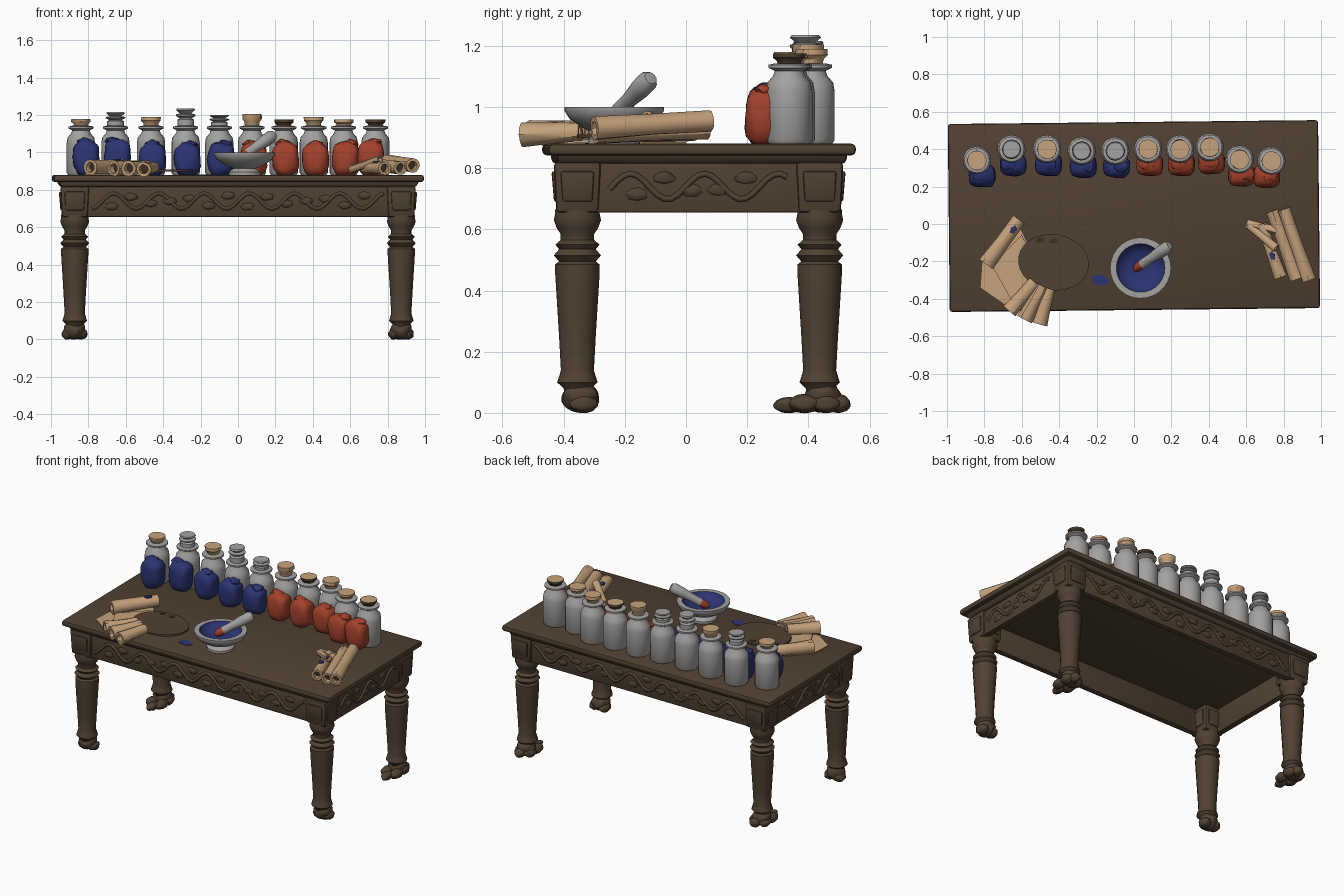
import bpy, bmesh, math, random
from mathutils import Vector, Matrix

random.seed(4)
if "Cube" in bpy.data.objects:
    bpy.data.objects.remove(bpy.data.objects["Cube"])


def material(name, rgb):
    m = bpy.data.materials.new(name)
    m.use_nodes = True
    m.diffuse_color = (*rgb, 1)
    m.node_tree.nodes["Principled BSDF"].inputs["Base Color"].default_value = (*rgb, 1)
    return m


WOOD = material("dark wood", (.082, .053, .032))
STONE = material("grey stoneware", (.37, .36, .35))
PAPER = material("parchment", (.56, .36, .2))
BLUE = material("blue pigment", (.024, .034, .17))
RED = material("red pigment", (.36, .052, .024))
DARK = material("shadowed hollow", (.045, .028, .017))
TOP = .88
TURN = Matrix.Rotation(math.radians(.6), 4, 'Z')


def finish(bm, name, mats, matrix=Matrix(), rule=None, angle=35):
    bmesh.ops.recalc_face_normals(bm, faces=bm.faces)
    if rule:
        for f in bm.faces:
            f.material_index = rule(f.calc_center_median(), f.normal)
    bm.transform(matrix)
    me = bpy.data.meshes.new(name)
    bm.to_mesh(me)
    bm.free()
    ob = bpy.data.objects.new(name, me)
    bpy.context.collection.objects.link(ob)
    for m in mats:
        me.materials.append(m)
    bpy.ops.object.select_all(action='DESELECT')
    ob.select_set(True)
    bpy.context.view_layer.objects.active = ob
    bpy.ops.object.shade_smooth_by_angle(angle=math.radians(angle))
    return ob


def lathe(name, profile, mats, matrix, segs=20, rule=None, wobble=0):
    bm = bmesh.new()
    rings = []
    for r, z in profile:
        if r == 0:
            rings.append([bm.verts.new((0, 0, z))] * segs)
            continue
        ring = []
        for i in range(segs):
            a = math.tau * i / segs
            k = r * (1 + random.uniform(-wobble, wobble))
            ring.append(bm.verts.new((k * math.cos(a), k * math.sin(a), z)))
        rings.append(ring)
    for low, high in zip(rings, rings[1:]):
        for i in range(segs):
            j = (i + 1) % segs
            bm.faces.new(dict.fromkeys((low[i], low[j], high[j], high[i])))
    return finish(bm, name, mats, matrix, rule)


def box(name, x, y, z, mat, bevel=.008, taper=1, matrix=Matrix()):
    bm = bmesh.new()
    bmesh.ops.create_cube(bm, size=1)
    for v in bm.verts:
        k = taper if v.co.z < 0 else 1
        v.co = Vector([(a + b) / 2 + (b - a) * c * s for (a, b), c, s in zip((x, y, z), v.co, (k, k, 1))])
    bmesh.ops.bevel(bm, geom=bm.edges[:], offset=bevel, segments=2, affect='EDGES', profile=.5)
    return finish(bm, name, [mat], matrix)


def lump(name, loc, size, mat, rough=.0, turn=0, square=1.0):
    bm = bmesh.new()
    bmesh.ops.create_icosphere(bm, subdivisions=3, radius=1)
    p = random.uniform(0, 6)
    for v in bm.verts:
        c = v.co.copy()
        k = 1 + rough * (math.sin(5 * c.x + p) * math.cos(4 * c.z + p) + random.uniform(-.4, .4))
        v.co = Vector([math.copysign(abs(t) ** square, t) * k * s for t, s in zip(c, size)])
    return finish(bm, name, [mat], Matrix.Translation(loc) @ Matrix.Rotation(turn, 4, 'Z'))


def plate(name, outline, z, thick, mat):
    bm = bmesh.new()
    f = bm.faces.new([bm.verts.new((x, y, z)) for x, y in outline])
    new = bmesh.ops.extrude_face_region(bm, geom=[f])["geom"]
    bmesh.ops.translate(bm, vec=(0, 0, thick), verts=[v for v in new if isinstance(v, bmesh.types.BMVert)])
    return finish(bm, name, [mat])


def ellipse(cx, cy, rx, ry, turn=0, n=28, wave=0):
    pts = []
    for i in range(n):
        a = math.tau * i / n
        k = 1 + wave * math.sin(5 * a)
        x, y = rx * k * math.cos(a), ry * k * math.sin(a)
        pts.append((cx + x * math.cos(turn) - y * math.sin(turn), cy + x * math.sin(turn) + y * math.cos(turn)))
    return pts


def between(a, b):
    d = Vector(b) - Vector(a)
    return Matrix.Translation(a) @ d.to_track_quat('Z', 'Y').to_matrix().to_4x4(), d.length


def scroll(name, a, b, r0, r1):
    m, n = between(a, b)
    prof = [(0, .03), (r0 * .55, .03), (r0 * .62, 0), (r0, 0), ((r0 + r1) * .47, n / 2),
            (r1, n), (r1 * .62, n), (r1 * .55, n - .03), (0, n - .03)]
    lathe(name, prof, [PAPER, DARK], m, 12, lambda c, no: int(abs(no.z) > .9 and .02 < c.z < n - .02), .06)


# Table top with its moulding
box("table_top", (-.99, .99), (-.46, .545), (.842, TOP), WOOD, .014, matrix=TURN)
box("top_moulding", (-.965, .965), (-.435, .52), (.815, .845), WOOD, .01, .98, TURN)

# Apron boards with carved waves and leaves
for name, x, y in (("front_apron", (-.88, .88), (-.41, -.37)), ("back_apron", (-.88, .88), (.455, .495)),
                   ("left_apron", (.895, .935), (-.36, .45)), ("right_apron", (-.935, -.895), (-.36, .45))):
    box(name, x, y, (.655, .825), WOOD, .006)
    along_x = x[1] - x[0] > 1
    outer = max(y, key=lambda t: abs(t - .04)) if along_x else max(x, key=abs)
    lo, hi = (-.78, .78) if along_x else (-.25, .33)
    curve = bpy.data.curves.new(name + "_carving", 'CURVE')
    curve.dimensions = '3D'
    curve.bevel_depth, curve.bevel_resolution = .011, 1
    n = 60 if along_x else 26
    line = curve.splines.new('POLY')
    line.points.add(n)
    for i, p in enumerate(line.points):
        t = lo + (hi - lo) * i / n
        z = .74 + .042 * math.sin(t * 26)
        p.co = (t, outer, z, 1) if along_x else (outer, t, z, 1)
    curve.materials.append(WOOD)
    bpy.context.collection.objects.link(bpy.data.objects.new(name + "_carving", curve))
    for i in range(1, n // 4):
        t = lo + (hi - lo) * i * 4 / n
        z = .74 - .03 * math.sin(t * 26)
        loc, size = ((t, outer, z), (.035, .01, .02)) if along_x else ((outer, t, z), (.01, .035, .02))
        lump(name + "_leaf", loc, size, WOOD, .1)

# Turned legs with corner blocks and clawed feet
LEG = [(0, .05), (.038, .05), (.045, .08), (.066, .1), (.058, .125), (.054, .14), (.06, .25), (.068, .38), (.073, .46),
       (.073, .485), (.06, .495), (.077, .515), (.06, .535), (.072, .55), (.055, .565), (.055, .585),
       (.068, .605), (.077, .63), (.073, .65), (.073, .665), (0, .665)]
for sx, side in ((1, "left"), (-1, "right")):
    for y, end in ((-.355, "front"), (.437, "back")):
        x = sx * .873
        lathe(f"{end}_{side}_leg", LEG, [WOOD], Matrix.Translation((x, y, 0)), 16)
        box(f"{end}_{side}_block", (x - .077, x + .077), (y - .077, y + .077), (.655, .82), WOOD, .012, .9)
        box(f"{end}_{side}_block_panel", (x - .085, x + .085), (y - .055, y + .055), (.69, .79), WOOD, .008, .9)
        box(f"{end}_{side}_block_face", (x - .055, x + .055), (y - .085, y + .085), (.69, .79), WOOD, .008, .9)
        toes = [(0, .01, .06, .06), (-.035, .02, .035, .045), (.035, .02, .035, .045)]
        if end == "back":
            toes += [(.0, -.1, .03, .05), (-.035, -.05, .035, .05), (.035, -.05, .035, .05), (.01, .06, .035, .04)]
        for tx, ty, r, ry in toes:
            lump(f"{end}_{side}_toe", (x + tx, y + ty, .85 * r), (r * .95, ry, r * .85), WOOD, .08)

# Jars, stoppers and pigment pouches
JAR = [(0, 0), (.068, 0), (.076, .012), (.076, .17), (.071, .2), (.052, .222), (.047, .238), (.067, .248),
       (.067, .258), (.046, .263), (0, .263)]
CORK = [(0, 0), (.036, 0), (.04, .4), (.052, .65), (.052, 1), (0, 1)]
GLASS = [(0, 0), (.045, 0), (.045, .4), (.032, .48), (.052, .6), (.052, .68), (.03, .74), (.05, .92), (.046, 1), (0, 1)]
JARS = [(-.84, .34, "cork", 1.18), (-.655, .4, "glass", 1.215), (-.465, .4, "cork", 1.19), (-.28, .39, "glass", 1.235),
        (-.1, .39, "glass", 1.2), (.075, .4, "cork", 1.205), (.245, .4, "dark", 1.175), (.405, .41, "cork", 1.19),
        (.565, .345, "cork", 1.175), (.735, .337, "dark", 1.175)]
for i, (x, y, kind, top) in enumerate(JARS):
    lathe("jar", JAR, [STONE], Matrix.Translation((x, y, TOP)), 20)
    h = top - 1.135
    prof = [(r, z * h) for r, z in (GLASS if kind == "glass" else CORK)]
    mats = [STONE if kind == "glass" else WOOD if kind == "dark" else PAPER, PAPER]
    rule = (lambda c, no: int(no.z > .8)) if kind == "dark" else None
    lathe("stopper", prof, mats, Matrix.Translation((x, y, 1.135)), 12, rule, .04)
    hue = BLUE if i < 5 else RED
    px = x + (.03 if i == 0 else -.025 if i == 9 else .01)
    tall = random.uniform(.088, .1)
    lump("pouch", (px, y - .082, TOP + tall * .92), (.072, .062, tall), hue, .06, 0, .7)
    lump("pouch_tie", (px + random.uniform(-.03, .03), y - .08, TOP + tall * 1.8), (.04, .035, .022), hue, .15)

# Mortar and pestle
BOWL = [(0, 0), (.085, 0), (.085, .015), (.06, .035), (.1, .05), (.145, .08), (.163, .108), (.163, .12),
        (.13, .12), (.12, .1), (.08, .075), (0, .07)]
lathe("mortar", BOWL, [STONE, BLUE], Matrix.Translation((.035, -.235, TOP)), 28,
      lambda c, no: int(c.z > .06 and no.z > .3 and c.xy.length < .128))
m, n = between((.0, -.245, .962), (.185, -.12, 1.09))
lathe("pestle", [(0, 0), (.015, .005), (.024, .03), (.026, .06), (.026, n * .5), (.033, n * .75), (.034, n - .01), (.022, n + .01), (0, n + .014)],
      [STONE, RED], m, 14, lambda c, no: int(c.z < .06))

# Palette with thumb holes and a spill of pigment
plate("palette", ellipse(-.43, -.205, .19, .15, -.15), .898, .012, WOOD)
for x, y in ((-.5, -.085), (-.43, -.09)):
    plate("palette_hole", ellipse(x, y, .022, .014, .3, 14), .91, .002, DARK)
plate("pigment_spill", ellipse(-.18, -.3, .047, .028, -.2, 30, .1), TOP, .003, BLUE)

# Parchment sheets and the rolls around them
plate("lower_sheet", [(-.81, -.2), (-.62, .0), (-.48, -.3), (-.53, -.4), (-.69, -.43), (-.82, -.34)], TOP, .006, PAPER)
plate("upper_sheet", [(-.76, -.22), (-.6, -.06), (-.46, -.34), (-.66, -.4)], .887, .008, PAPER)
scroll("long_roll", (-.615, .025, .925), (-.79, -.215, .92), .038, .044)
scroll("end_roll", (-.53, -.31, .925), (-.665, -.465, .915), .034, .043)
scroll("end_roll", (-.49, -.33, .925), (-.585, -.51, .915), .034, .043)
scroll("end_roll", (-.45, -.345, .92), (-.505, -.535, .91), .03, .041)

# Stack of scrolls at the other end
scroll("stacked_scroll", (.8, .08, .955), (.935, -.3, .93), .035, .038)
scroll("stacked_scroll", (.74, .07, .93), (.87, -.295, .918), .035, .038)
scroll("stacked_scroll", (.68, .0, .918), (.785, -.285, .915), .03, .036)
scroll("crossing_scroll", (.605, .005, .915), (.76, -.035, .935), .02, .023)
scroll("crossing_scroll", (.605, -.0, .91), (.76, -.13, .965), .02, .023)
for x, y, z, turn in ((-.645, -.03, .958, .9), (.74, -.17, .945, -1.2)):
    plate("pigment_stain", ellipse(x, y, .024, .014, turn, 16, .15), z, .008, BLUE)
